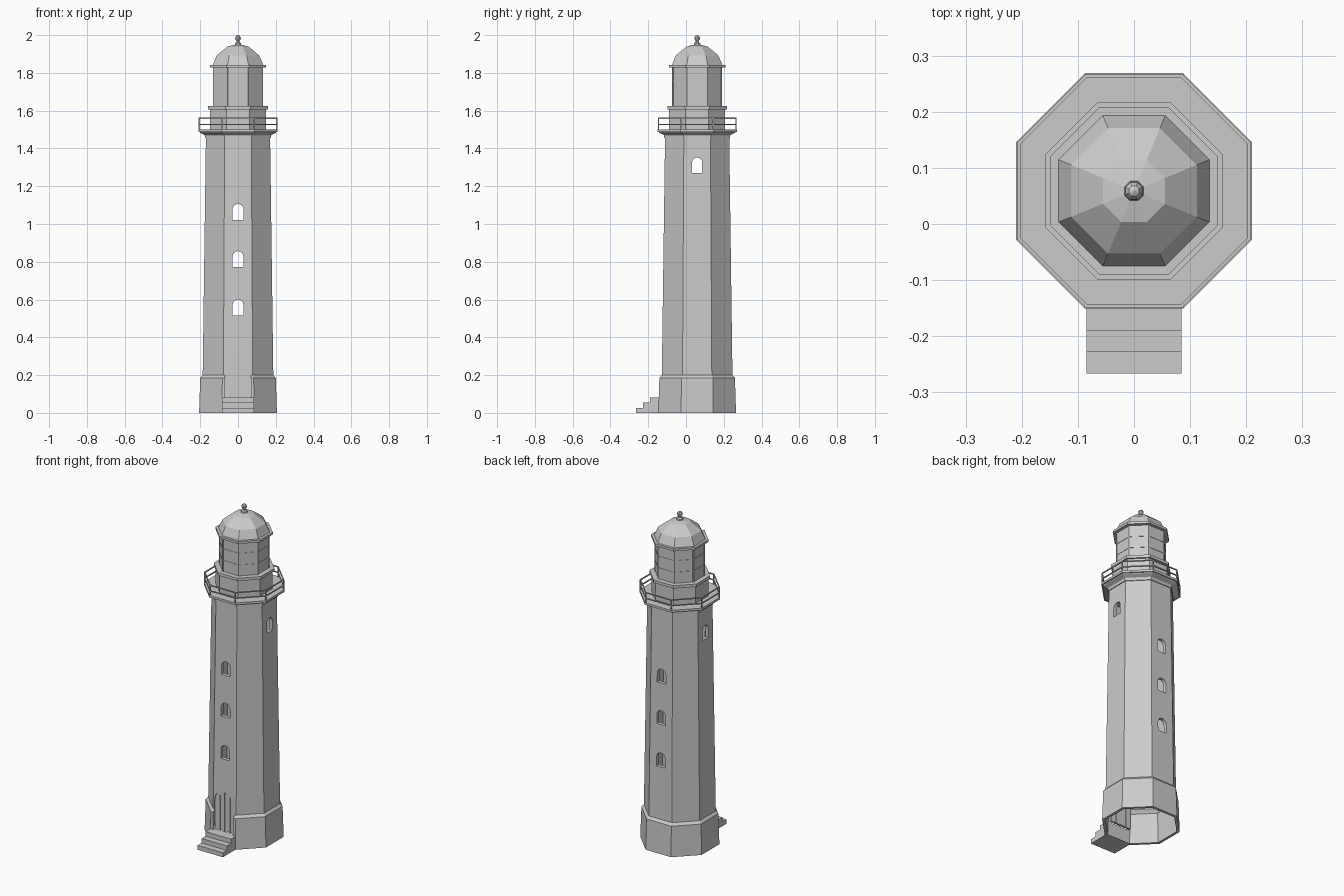
import bpy, bmesh, math
from mathutils import Matrix, Vector

cube = bpy.data.objects.get("Cube")
if cube:
    bpy.data.objects.remove(cube, do_unlink=True)

CY = 0.059                        # tower axis
K = 1 / math.cos(math.pi / 8)     # face distance to corner distance

stone = bpy.data.materials.new("light_grey")
stone.use_nodes = True
grey = (0.6, 0.6, 0.6, 1)
stone.diffuse_color = grey
stone.node_tree.nodes["Principled BSDF"].inputs["Base Color"].default_value = grey


def finish(name, bm):
    bmesh.ops.recalc_face_normals(bm, faces=bm.faces)
    mesh = bpy.data.meshes.new(name)
    bm.to_mesh(mesh)
    bm.free()
    mesh.materials.append(stone)
    obj = bpy.data.objects.new(name, mesh)
    bpy.context.collection.objects.link(obj)
    return obj


def corner(r, i):
    a = math.pi / 8 + i * math.pi / 4
    return Vector((r * K * math.cos(a), CY + r * K * math.sin(a), 0))


def octagon(name, profile, closed=False):
    """Eight-sided turning of (face distance, height) points."""
    bm = bmesh.new()
    rings = []
    for r, z in profile:
        if r == 0:
            rings.append([bm.verts.new((0, CY, z))] * 8)
        else:
            rings.append([bm.verts.new(corner(r, i) + Vector((0, 0, z))) for i in range(8)])
    pairs = list(zip(rings, rings[1:]))
    if closed:
        pairs.append((rings[-1], rings[0]))
    for a, b in pairs:
        for i in range(8):
            j = (i + 1) % 8
            quad = list(dict.fromkeys([a[i], a[j], b[j], b[i]]))
            bm.faces.new(quad)
    return finish(name, bm)


def box(bm, x0, x1, y0, y1, z0, z1, turn=0):
    m = Matrix.Translation(((x0 + x1) / 2, (y0 + y1) / 2, (z0 + z1) / 2))
    m = m @ Matrix.Diagonal((x1 - x0, y1 - y0, z1 - z0, 1))
    if turn:
        m = Matrix.Translation((0, CY, 0)) @ Matrix.Rotation(turn, 4, 'Z') @ m
    bmesh.ops.create_cube(bm, size=1, matrix=m)


def arch(bm, half, z0, z1, y0, y1, sideways=False):
    """Round-headed block, running along y, or along x if sideways."""
    pts = [(-half, z0), (half, z0)]
    for i in range(9):
        a = math.pi * i / 8
        pts.append((half * math.cos(a), z1 - half + half * math.sin(a)))
    face = bm.faces.new([bm.verts.new((x, y0, z)) for x, z in pts])
    out = bmesh.ops.extrude_face_region(bm, geom=[face])
    new = [v for v in out["geom"] if isinstance(v, bmesh.types.BMVert)]
    bmesh.ops.translate(bm, vec=(0, y1 - y0, 0), verts=new)
    if sideways:
        bmesh.ops.rotate(bm, cent=(0, CY, 0), matrix=Matrix.Rotation(math.pi / 2, 3, 'Z'),
                         verts=list(face.verts) + new)


# Hollow tower with plinth, open underneath
tower = octagon("tower", [
    (0, 1.47), (0.175, 1.47), (0.175, 1.455), (0.17, 1.455), (0.187, 0.2),
    (0.2, 0.185), (0.206, 0), (0.19, 0), (0.182, 0.18), (0.165, 0.2),
    (0.15, 1.44), (0, 1.44)])

# Openings: windows pass through both walls, the door only the front
bm = bmesh.new()
for z in (0.516, 0.772, 1.022):
    arch(bm, 0.029, z, z + 0.084, -0.4, 0.5)
arch(bm, 0.027, 1.27, 1.352, -0.4, 0.5, sideways=True)
arch(bm, 0.068, 0.08, 0.325, -0.4, 0)
cutter = finish("opening_cutter", bm)
cutter.hide_render = True
mod = tower.modifiers.new("openings", 'BOOLEAN')
mod.operation = 'DIFFERENCE'
mod.solver = 'EXACT'
mod.object = cutter
bpy.context.view_layer.objects.active = tower
bpy.ops.object.modifier_apply(modifier=mod.name)
bpy.data.objects.remove(cutter, do_unlink=True)

# Door leaf with planks
bm = bmesh.new()
arch(bm, 0.068, 0.08, 0.325, -0.122, -0.11)
finish("door", bm)
bm = bmesh.new()
for x in (-0.034, -0.004, 0.004, 0.034):
    box(bm, x - 0.002, x + 0.002, -0.126, -0.108, 0.08, 0.29 + 0.02 * (abs(x) < 0.01))
finish("door_battens", bm)

# Entrance steps
bm = bmesh.new()
for i, y in enumerate((-0.266, -0.228, -0.19)):
    box(bm, -0.085, 0.085, y, (-0.228, -0.19, -0.144)[i], 0, 0.027 * (i + 1))
finish("entrance_steps", bm)

# Gallery floor with flared cornice
octagon("gallery", [(0, 1.46), (0.17, 1.46), (0.178, 1.472), (0.2, 1.483), (0.203, 1.487),
                    (0.21, 1.487), (0.21, 1.5), (0, 1.5)])

# Gallery railing
for name, z in (("middle_rail", 1.526), ("top_rail", 1.56)):
    octagon(name, [(0.202, z - 0.003), (0.208, z - 0.003),
                   (0.208, z + 0.003), (0.202, z + 0.003)], closed=True)
bm = bmesh.new()
for i in range(8):
    p = corner(0.205, i)
    box(bm, p.x - 0.003, p.x + 0.003, p.y - 0.003, p.y + 0.003, 1.495, 1.562)
finish("railing_posts", bm)

# Watch room and its ledge
octagon("watch_room", [(0, 1.495), (0.148, 1.495), (0.148, 1.607), (0.158, 1.607),
                       (0.158, 1.624), (0, 1.624)])

# Lantern room, glazing bars and eave
octagon("lantern", [(0, 1.62), (0.129, 1.62), (0.129, 1.835), (0, 1.835)])
bm = bmesh.new()
for i in range(8):
    turn = i * math.pi / 4
    for z in (1.69, 1.76):
        box(bm, -0.053, 0.053, -0.131, -0.127, z - 0.002, z + 0.002, turn or math.tau)
    for x in (-0.052, 0.052):
        box(bm, x - 0.003, x + 0.003, -0.132, -0.127, 1.622, 1.832, turn or math.tau)
finish("glazing_bars", bm)
octagon("eave", [(0, 1.828), (0.149, 1.828), (0.149, 1.842), (0, 1.842)])

# Faceted dome and finial
octagon("dome", [(0, 1.84), (0.135, 1.84), (0.112, 1.893), (0.055, 1.94), (0, 1.953)])
octagon("finial", [(0, 1.945), (0.018, 1.945), (0.016, 1.957), (0.009, 1.963), (0.008, 1.97),
                   (0.014, 1.977), (0.015, 1.986), (0.009, 1.996), (0, 2.0)])
